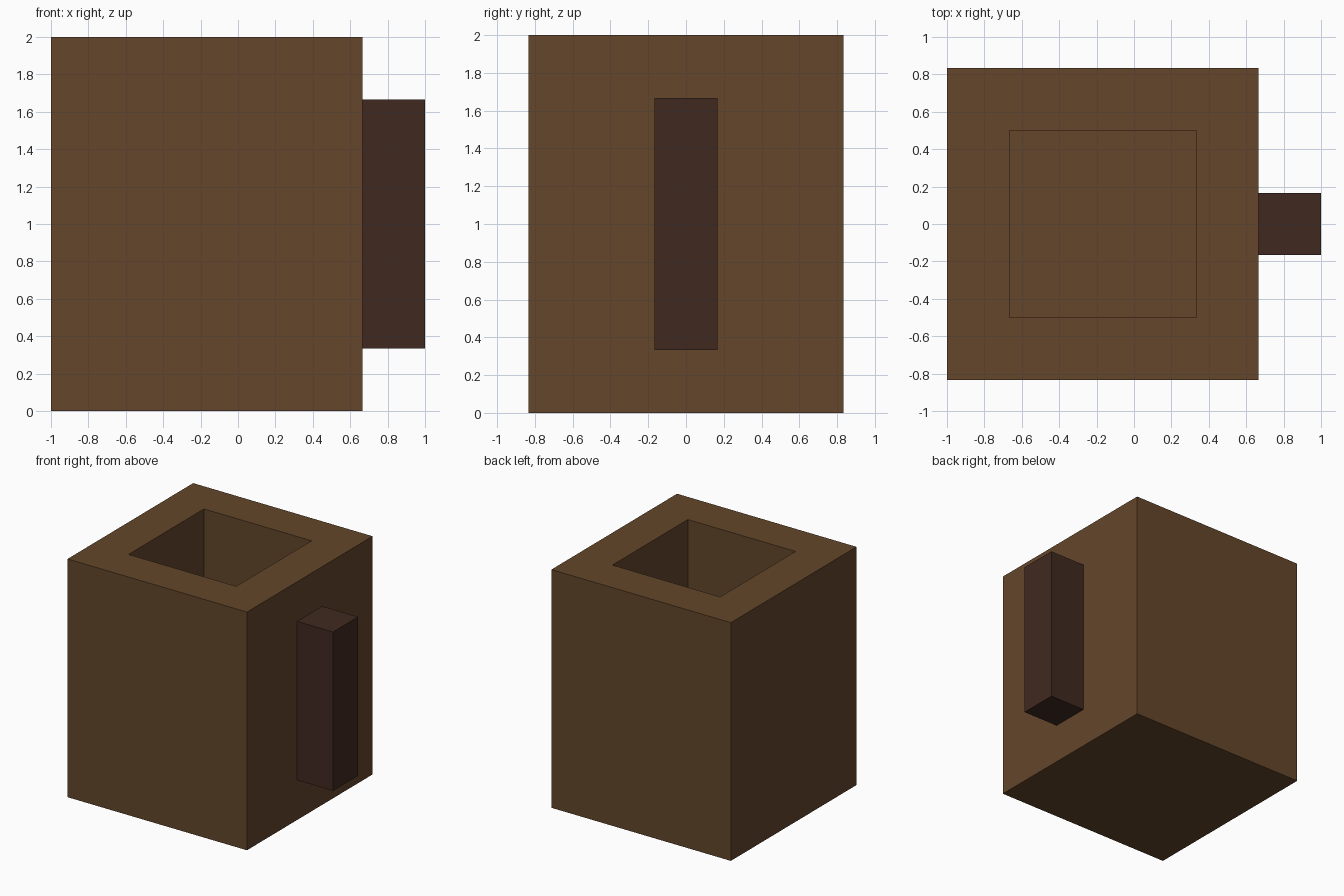
import bpy
import bmesh
from mathutils import Matrix, Vector

cube = bpy.data.objects.get("Cube")
if cube:
    bpy.data.objects.remove(cube, do_unlink=True)


def make_material(name, rgb):
    mat = bpy.data.materials.new(name)
    mat.use_nodes = True
    mat.diffuse_color = (*rgb, 1)
    bsdf = next(n for n in mat.node_tree.nodes if n.type == "BSDF_PRINCIPLED")
    bsdf.inputs["Base Color"].default_value = (*rgb, 1)
    bsdf.inputs["Roughness"].default_value = 0.8
    return mat


def box(bm, low, high):
    low, high = Vector(low), Vector(high)
    matrix = Matrix.Translation((low + high) / 2) @ Matrix.Diagonal((*(high - low), 1))
    bmesh.ops.create_cube(bm, size=1, matrix=matrix)


def finish(bm, name, mat):
    mesh = bpy.data.meshes.new(name)
    bm.to_mesh(mesh)
    bm.free()
    mesh.materials.append(mat)
    obj = bpy.data.objects.new(name, mesh)
    bpy.context.collection.objects.link(obj)


wood = make_material("warm brown", (0.127, 0.0612, 0.0237))
dark_wood = make_material("dark brown", (0.0513, 0.0225, 0.0145))

U = 1 / 6  # the whole model sits on a grid of sixths

# Mug body: a block whose top is inset to a rim and pushed down into a hollow
bm = bmesh.new()
box(bm, (-6 * U, -5 * U, 0), (4 * U, 5 * U, 12 * U))
bm.normal_update()
top = max(bm.faces, key=lambda f: f.calc_center_median().z)
bmesh.ops.inset_region(bm, faces=[top], thickness=2 * U, use_even_offset=True)
hollow = bmesh.ops.extrude_discrete_faces(bm, faces=[top])["faces"][0]
bmesh.ops.translate(bm, verts=hollow.verts, vec=(0, 0, -10 * U))
bmesh.ops.recalc_face_normals(bm, faces=bm.faces)
finish(bm, "mug_body", wood)

# Handle: solid upright bar on the +x side
bm = bmesh.new()
box(bm, (4 * U, -U, 2 * U), (6 * U, U, 10 * U))
finish(bm, "handle", dark_wood)
